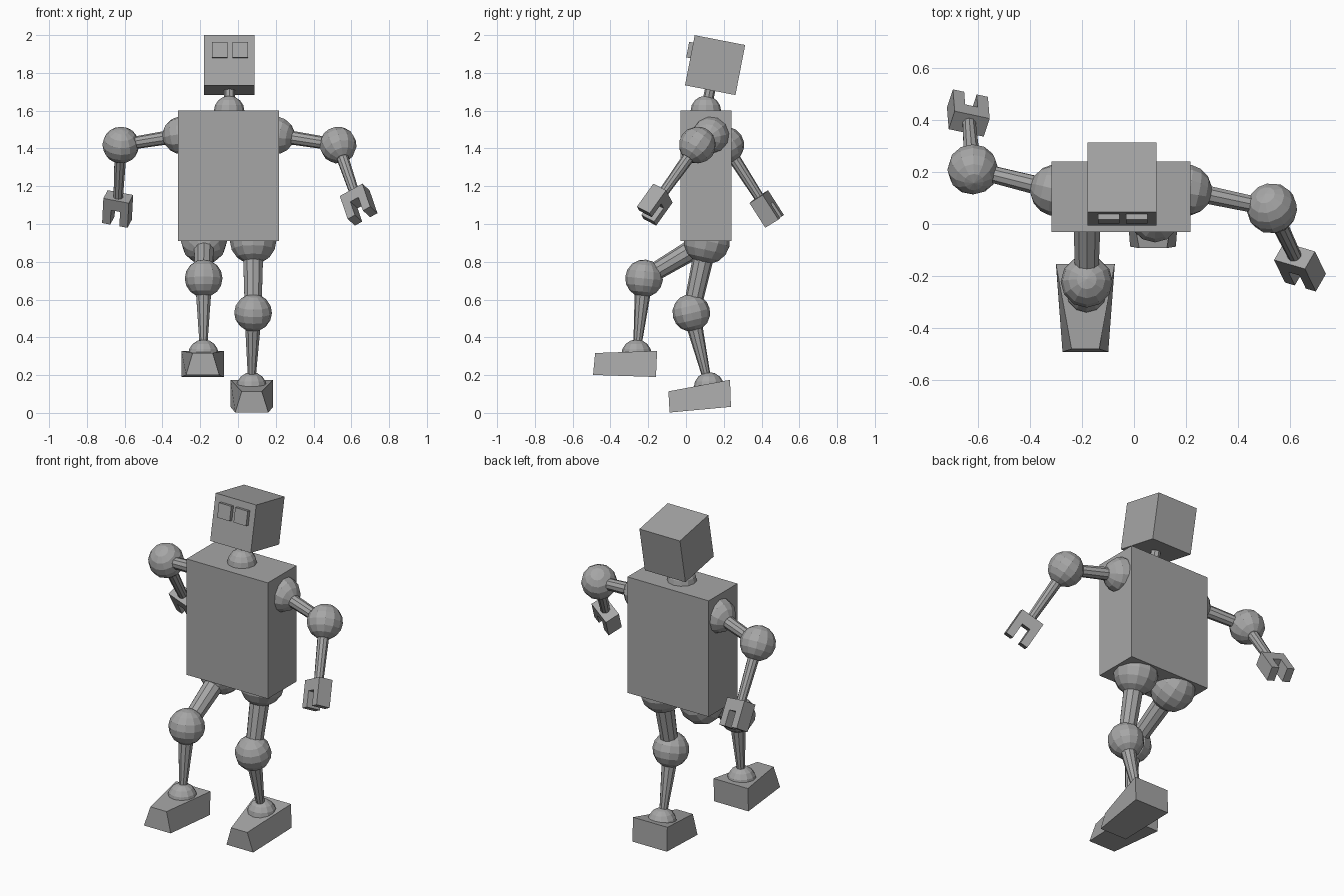
import bpy, bmesh, math
from mathutils import Vector, Matrix

if "Cube" in bpy.data.objects:
    bpy.data.objects.remove(bpy.data.objects["Cube"])

grey = bpy.data.materials.new("plain_grey")
grey.diffuse_color = (0.38, 0.38, 0.38, 1)
grey.use_nodes = True
grey.node_tree.nodes["Principled BSDF"].inputs["Base Color"].default_value = grey.diffuse_color


def finish(name, bm, matrix=None):
    bmesh.ops.recalc_face_normals(bm, faces=bm.faces)
    me = bpy.data.meshes.new(name)
    bm.to_mesh(me)
    bm.free()
    me.materials.append(grey)
    ob = bpy.data.objects.new(name, me)
    if matrix:
        ob.matrix_world = matrix
    bpy.context.collection.objects.link(ob)
    return ob


def frame(origin, z_dir, x_hint=(1, 0, 0)):
    """Matrix with local z along z_dir and local x close to x_hint."""
    z = Vector(z_dir).normalized()
    y = z.cross(Vector(x_hint)).normalized()
    x = y.cross(z)
    return Matrix.Translation(origin) @ Matrix((x, y, z)).transposed().to_4x4()


def add_box(bm, size, center=(0, 0, 0)):
    m = Matrix.Translation(center) @ Matrix.Diagonal((*size, 1))
    bmesh.ops.create_cube(bm, size=1, matrix=m)


def box(name, size, center, matrix=None):
    bm = bmesh.new()
    add_box(bm, size, center)
    return finish(name, bm, matrix)


def ball(name, center, radius, axis=(0, 0, 1)):
    bm = bmesh.new()
    bmesh.ops.create_uvsphere(bm, u_segments=12, v_segments=8, radius=radius)
    return finish(name, bm, frame(center, axis))


def rod(name, a, b, r1, r2, sides=10):
    a, b = Vector(a), Vector(b)
    bm = bmesh.new()
    bmesh.ops.create_cone(bm, cap_ends=True, segments=sides, radius1=r1,
                          radius2=r2, depth=(b - a).length)
    return finish(name, bm, frame((a + b) / 2, b - a))


def claw(name, wrist, direction, across):
    """Palm block with two prongs, pointing along direction."""
    bm = bmesh.new()
    add_box(bm, (0.14, 0.085, 0.065), (0, 0, 0.0325))
    for s in (-1, 1):
        add_box(bm, (0.045, 0.085, 0.09), (s * 0.0475, 0, 0.11))
    return finish(name, bm, frame(wrist, direction, across))


def foot(name, x, toe_low, toe_top, heel_top, heel_low):
    """Wedge whose toe is narrower, most of all along its top edge."""
    bm = bmesh.new()
    corners = ((toe_low, 0.088), (toe_top, 0.053), (heel_top, 0.113), (heel_low, 0.113))
    sides = [[bm.verts.new((x + s * w, y, z)) for (y, z), w in corners] for s in (-1, 1)]
    left, right = sides
    bm.faces.new(left)
    bm.faces.new(right[::-1])
    for i in range(4):
        j = (i + 1) % 4
        bm.faces.new((left[i], left[j], right[j], right[i]))
    return finish(name, bm)


# torso
box("torso", (0.535, 0.27, 0.69), (-0.05, 0.105, 1.255))

# neck and tilted head with raised eyes
ball("neck_ball", (-0.047, 0.105, 1.598), 0.081)
rod("neck", (-0.045, 0.107, 1.61), (-0.045, 0.138, 1.76), 0.028, 0.028, 8)
tilt = Matrix.Translation((-0.046, 0.154, 1.841)) @ Matrix.Rotation(math.radians(-11), 4, 'X')
box("head", (0.267, 0.272, 0.27), (0, 0, 0), tilt)
for side, s in (("left", -1), ("right", 1)):
    box(side + "_eye", (0.082, 0.04, 0.084), (0.003 + s * 0.054, -0.138, 0.053), tilt)

# arms: shoulder, elbow, forearm direction, claw width direction
arms = {
    "left": ((-0.30, 0.13, 1.47), (-0.62, 0.21, 1.418), (-0.02, 0.25, -0.39), (0.14, -0.03, -0.026)),
    "right": ((0.20, 0.13, 1.47), (0.53, 0.06, 1.418), (0.13, -0.27, -0.378), (0.115, -0.03, 0.07)),
}
for side, (shoulder, elbow, aim, across) in arms.items():
    upper = Vector(elbow) - Vector(shoulder)
    wrist = Vector(elbow) + Vector(aim).normalized() * 0.325
    ball(side + "_shoulder", shoulder, 0.1, upper)
    rod(side + "_upper_arm", shoulder, elbow, 0.038, 0.032)
    ball(side + "_elbow", elbow, 0.098, aim)
    rod(side + "_forearm", elbow, wrist + Vector(aim) * 0.02, 0.034, 0.026)
    claw(side + "_claw", wrist, aim, across)

# legs: hip, knee, ankle
legs = {
    "left": ((-0.18, 0.11, 0.91), (-0.182, -0.222, 0.712), (-0.183, -0.262, 0.308)),
    "right": ((0.08, 0.11, 0.91), (0.08, 0.028, 0.53), (0.072, 0.122, 0.135)),
}
for side, (hip, knee, ankle) in legs.items():
    thigh = Vector(knee) - Vector(hip)
    shin = Vector(ankle) - Vector(knee)
    ball(side + "_hip", hip, 0.123, thigh)
    rod(side + "_thigh", hip, knee, 0.058, 0.046)
    ball(side + "_knee", knee, 0.1, shin)
    rod(side + "_shin", knee, ankle, 0.048, 0.018)
    ball(side + "_ankle", ankle, 0.081)

# feet
foot("left_foot", -0.187, (-0.492, 0.201), (-0.481, 0.317), (-0.153, 0.328), (-0.159, 0.19))
foot("right_foot", 0.073, (-0.087, 0.002), (-0.093, 0.114), (0.233, 0.175), (0.238, 0.032))
